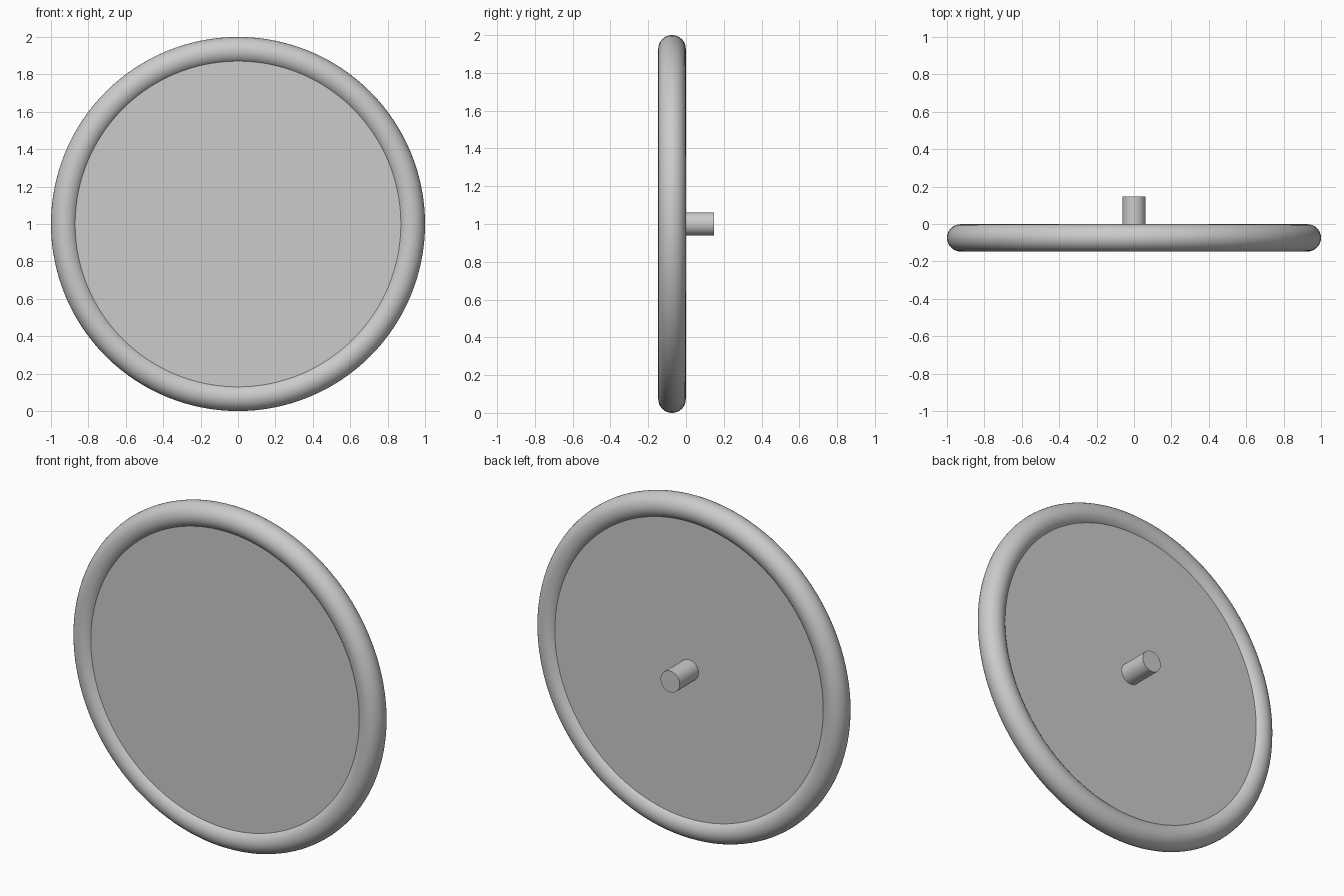
import bpy
from math import pi

cube = bpy.data.objects.get("Cube")
if cube:
    bpy.data.objects.remove(cube, do_unlink=True)

# One plain grey for every part
grey = bpy.data.materials.new("plain_grey")
grey.use_nodes = True
colour = (0.6, 0.6, 0.6, 1)
grey.diffuse_color = colour
grey.node_tree.nodes["Principled BSDF"].inputs["Base Color"].default_value = colour

RIM_Y, TUBE = -0.074, 0.073
RING = 1 - TUBE
PANEL_HALF = 0.046
BACK = 0.147


def finish(name):
    obj = bpy.context.object
    obj.name = name
    obj.data.materials.append(grey)
    bpy.ops.object.shade_smooth_by_angle(angle=pi / 6)
    return obj


def cylinder(name, radius, y0, y1, sides):
    bpy.ops.mesh.primitive_cylinder_add(
        vertices=sides, radius=radius, depth=y1 - y0,
        location=(0, (y0 + y1) / 2, 1), rotation=(pi / 2, 0, 0))
    return finish(name)


# Rounded outer rim
bpy.ops.mesh.primitive_torus_add(
    major_radius=RING, minor_radius=TUBE, major_segments=128,
    minor_segments=32, location=(0, RIM_Y, 1), rotation=(pi / 2, 0, 0))
finish("rim")

# Flat panel set inside the rim
cylinder("panel", RING, RIM_Y - PANEL_HALF, RIM_Y + PANEL_HALF, 128)

# Mounting peg on the back
cylinder("peg", 0.062, RIM_Y, BACK, 48)
